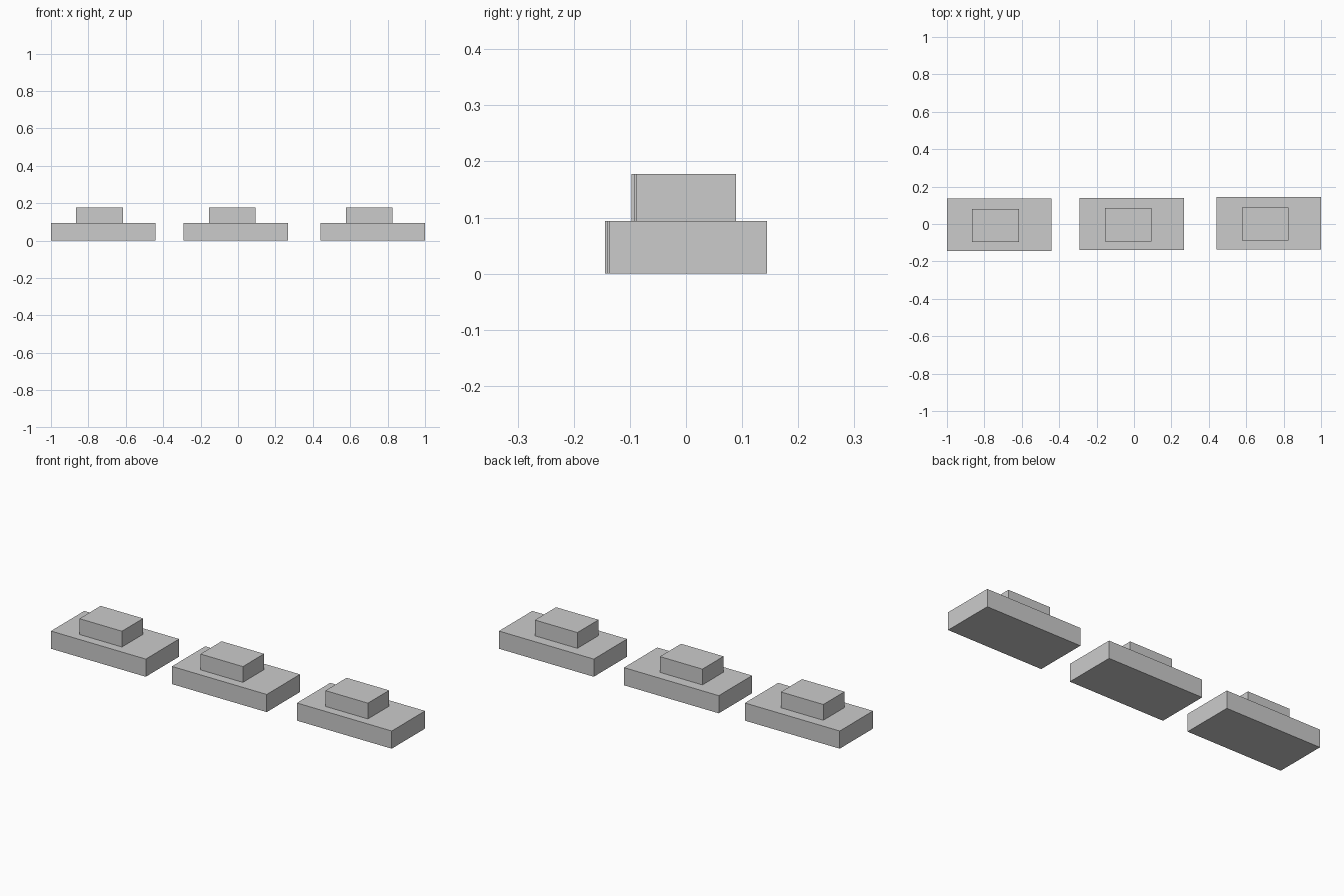
import bpy

if "Cube" in bpy.data.objects:
    bpy.data.objects.remove(bpy.data.objects["Cube"])


def block(name, x, y, z0, z1, width, depth):
    """Axis-aligned box standing between heights z0 and z1."""
    bpy.ops.mesh.primitive_cube_add(size=1, location=(x, y, (z0 + z1) / 2))
    ob = bpy.context.object
    ob.name = name
    ob.scale = (width, depth, z1 - z0)
    bpy.ops.object.transform_apply(location=False, rotation=False, scale=True)
    return ob


BASE_TOP, TOP = 0.094, 0.178

# Three stepped blocks in a row, each slightly staggered in depth
for label, x, y in (("left", -0.721, -0.004),
                    ("middle", -0.012, 0.0),
                    ("right", 0.721, 0.004)):
    # Wide lower slab
    block(label + "_base", x, y, 0, BASE_TOP, 0.558, 0.28)
    # Smaller upper slab, set a little off centre
    block(label + "_upper_block", x - 0.019, y - 0.004, BASE_TOP, TOP, 0.25, 0.178)
